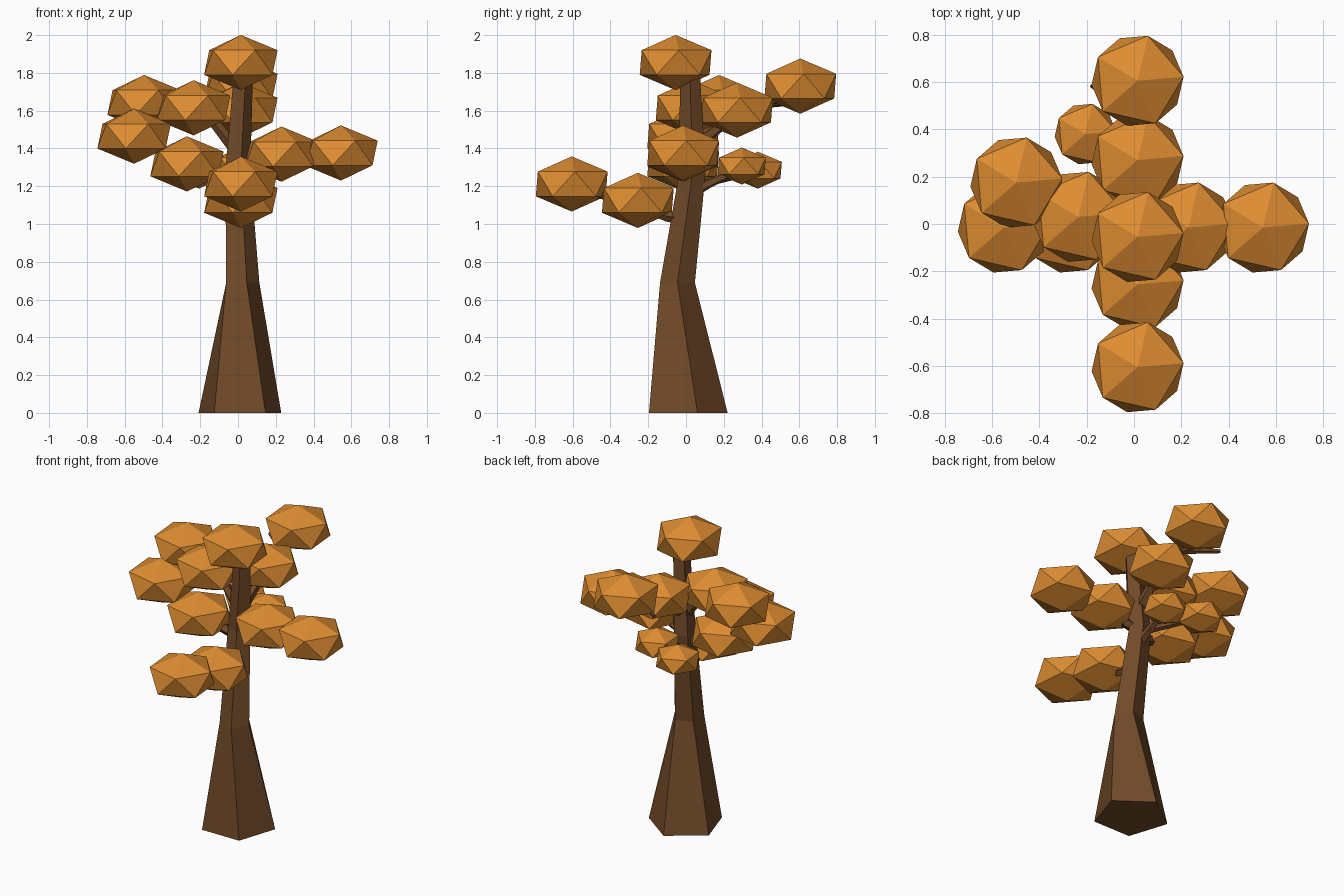
import bpy, bmesh, math
from mathutils import Vector, Matrix

if "Cube" in bpy.data.objects:
    bpy.data.objects.remove(bpy.data.objects["Cube"])


def material(name, rgb):
    m = bpy.data.materials.new(name)
    m.diffuse_color = (*rgb, 1)
    m.use_nodes = True
    m.node_tree.nodes["Principled BSDF"].inputs["Base Color"].default_value = m.diffuse_color
    return m


BARK = material("brown bark", (0.165, 0.068, 0.022))
LEAF = material("orange leaves", (0.73, 0.265, 0.032))


def finish(bm, name, mat):
    bmesh.ops.recalc_face_normals(bm, faces=bm.faces)
    me = bpy.data.meshes.new(name)
    bm.to_mesh(me)
    bm.free()
    me.materials.append(mat)
    ob = bpy.data.objects.new(name, me)
    bpy.context.collection.objects.link(ob)
    return ob


def skin(bm, rings):
    """Join five-sided rings into a closed tube."""
    loops = [[bm.verts.new(p) for p in r] for r in rings]
    for a, b in zip(loops, loops[1:]):
        for i in range(5):
            j = (i + 1) % 5
            bm.faces.new((a[i], a[j], b[j], b[i]))
    bm.faces.new(loops[0])
    bm.faces.new(loops[-1])


# Trunk: twisted, tapering five-sided column (x, y, z, radius, angle)
sections = [(0.01, -0.01, 0, 0.23, 18), (0.016, -0.045, 0.69, 0.097, 0),
            (-0.008, 0.035, 1.28, 0.073, 0), (0.025, 0.02, 1.82, 0.055, 0)]
bm = bmesh.new()
skin(bm, [[(x + r * math.cos(math.radians(a + 72 * i)),
            y + r * math.sin(math.radians(a + 72 * i)), z) for i in range(5)]
          for x, y, z, r, a in sections])
finish(bm, "trunk", BARK)


# Branches: tapering five-sided limbs through the leaf clumps
def branch(points, r0=0.036, r1=0.016):
    pts = [Vector(p) for p in points]
    rings = []
    for k, p in enumerate(pts):
        d = pts[min(k + 1, len(pts) - 1)] - pts[max(k - 1, 0)]
        q = d.to_track_quat('Z', 'Y')
        r = r0 + (r1 - r0) * k / (len(pts) - 1)
        rings.append([p + q @ Vector((r * math.cos(math.tau * i / 5),
                                      r * math.sin(math.tau * i / 5), 0))
                      for i in range(5)])
    bm = bmesh.new()
    skin(bm, rings)
    finish(bm, "branch", BARK)


branch([(0, 0, 1.03), (0.01, -0.10, 1.04), (0.015, -0.255, 1.10), (0.015, -0.6, 1.19)])
branch([(0, 0.03, 1.28), (0.22, -0.01, 1.35), (0.54, -0.015, 1.37)])
branch([(0, 0.03, 1.22), (-0.25, -0.01, 1.30), (-0.54, -0.015, 1.45)])
branch([(0, 0.03, 1.38), (-0.12, 0.04, 1.53), (-0.24, 0.06, 1.60), (-0.5, 0.17, 1.64)])
branch([(0, 0.03, 1.40), (0.015, 0.25, 1.57), (0.015, 0.58, 1.70)])
branch([(0.01, 0.45, 1.64), (-0.18, 0.59, 1.64)], 0.025, 0.012)
branch([(0, 0.03, 1.17), (0.0, 0.12, 1.215), (0.01, 0.29, 1.29)])
branch([(0.0, 0.15, 1.23), (-0.2, 0.38, 1.28)], 0.025, 0.015)

# Leaf clumps: flattened icosahedra (x, y, z, size)
clumps = [(0.015, -0.055, 1.855, 1), (0.23, -0.015, 1.37, 1),
          (0.545, -0.015, 1.376, 1), (-0.27, -0.015, 1.318, 1),
          (-0.55, -0.015, 1.465, 1), (-0.235, 0.03, 1.615, 1),
          (-0.497, 0.175, 1.643, 1), (0.015, -0.255, 1.125, 1),
          (0.015, -0.605, 1.212, 1), (0.015, 0.605, 1.73, 1),
          (0.015, 0.27, 1.603, 1), (-0.205, 0.38, 1.285, 0.67),
          (0.005, 0.295, 1.307, 0.67)]
for x, y, z, s in clumps:
    bm = bmesh.new()
    bmesh.ops.create_icosphere(bm, subdivisions=1, radius=1)
    bm.transform(Matrix.Translation((x, y, z))
                 @ Matrix.Rotation(math.radians(5), 4, 'Z')
                 @ Matrix.Diagonal((0.218 * s, 0.218 * s, 0.146 * s, 1)))
    finish(bm, "leaf_clump", LEAF)
